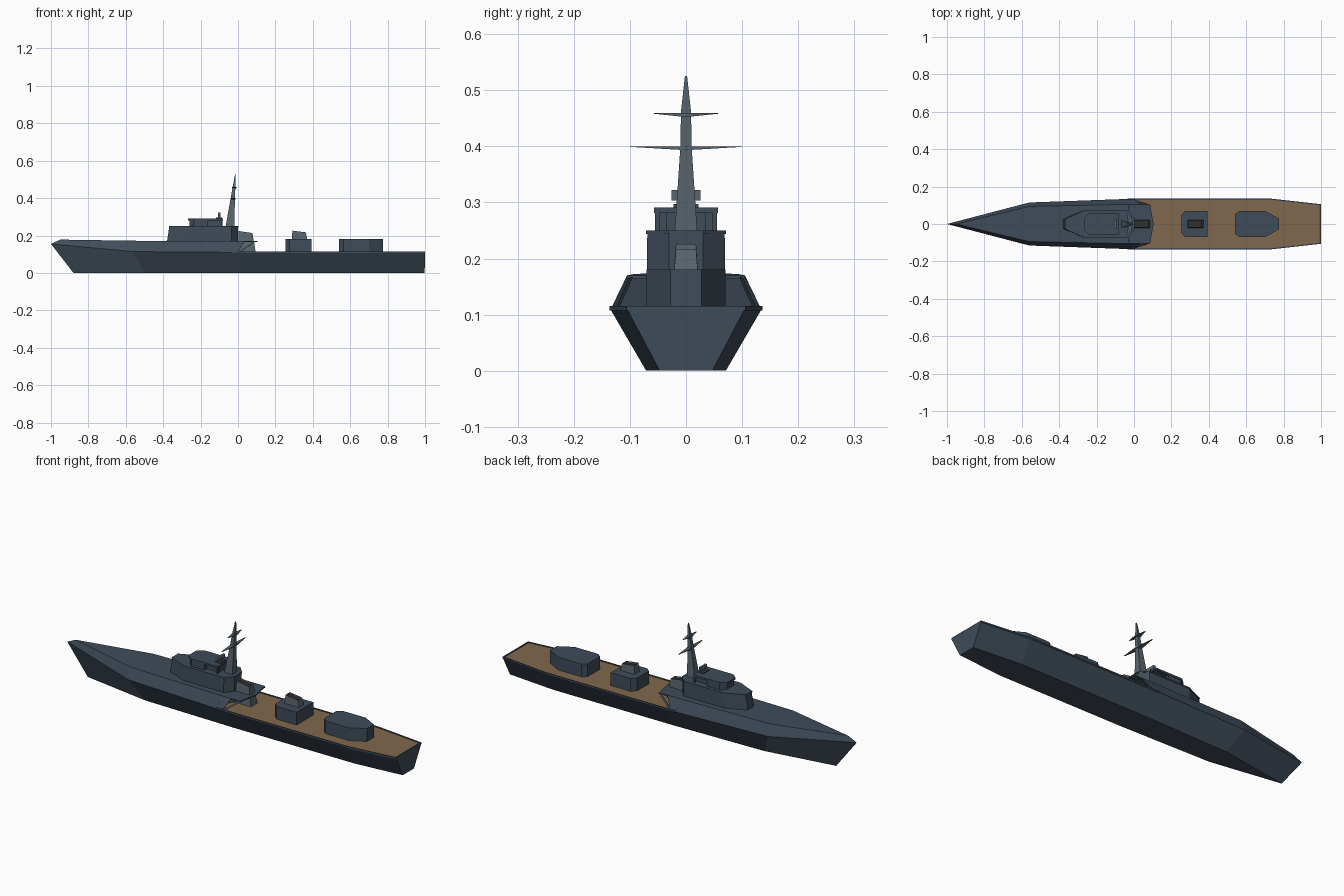
import bpy, bmesh

if "Cube" in bpy.data.objects:
    bpy.data.objects.remove(bpy.data.objects["Cube"])


def material(name, rgb):
    m = bpy.data.materials.new(name)
    m.diffuse_color = (*rgb, 1)
    m.use_nodes = True
    m.node_tree.nodes["Principled BSDF"].inputs["Base Color"].default_value = m.diffuse_color
    return m


SLATE = material("slate", (0.05, 0.072, 0.1))
STEEL = material("steel", (0.1, 0.13, 0.155))
WOOD = material("wood", (0.22, 0.14, 0.075))
DARK = material("dark", (0.035, 0.03, 0.03))


def loft(name, rings, mat=SLATE, well=0):
    """Skin closed rings and cap both ends; well sinks an inset into the last cap."""
    bm = bmesh.new()
    vs = [[bm.verts.new(p) for p in r] for r in rings]
    n = len(rings[0])
    for a, b in zip(vs, vs[1:]):
        for i in range(n):
            j = (i + 1) % n
            bm.faces.new((a[i], a[j], b[j], b[i]))
    bm.faces.new(vs[0][::-1])
    cap = bm.faces.new(vs[-1])
    if well:
        bmesh.ops.inset_region(bm, faces=[cap], thickness=0.004, depth=0)
        new = bmesh.ops.extrude_discrete_faces(bm, faces=[cap])["faces"][0]
        bmesh.ops.translate(bm, verts=new.verts, vec=(0, 0, -well))
        new.material_index = 1
    bmesh.ops.remove_doubles(bm, verts=bm.verts, dist=1e-5)
    bmesh.ops.dissolve_degenerate(bm, edges=bm.edges, dist=1e-5)
    bmesh.ops.recalc_face_normals(bm, faces=bm.faces)
    me = bpy.data.meshes.new(name)
    bm.to_mesh(me)
    bm.free()
    me.materials.append(mat)
    if well:
        me.materials.append(DARK)
    ob = bpy.data.objects.new(name, me)
    bpy.context.collection.objects.link(ob)
    return ob


def outline(half):
    """Mirror a half plan (x, y) across the centreline."""
    return half + [(x, -y) for x, y in reversed(half)]


def prism(name, half, z0, z1, mat=SLATE, top=None):
    return loft(name, [[(x, y, z0) for x, y in outline(half)],
                       [(x, y, z1) for x, y in outline(top or half)]], mat)


def box(name, x0, x1, y0, y1, z0, z1, mat=SLATE):
    pts = [(x0, y0), (x1, y0), (x1, y1), (x0, y1)]
    return loft(name, [[(x, y, z) for x, y in pts] for z in (z0, z1)], mat)


def section(xt, yt, zt, xb, yb, zb):
    return [(xt, -yt, zt), (xb, -yb, zb), (xb, yb, zb), (xt, yt, zt)]


# Lower hull: knuckle line above, flat keel below
loft("hull", [section(-1, 0, 0.155, -0.88, 0, 0),
              section(-0.56, 0.115, 0.114, -0.5, 0.06, 0),
              section(0.02, 0.135, 0.11, 0.02, 0.071, 0),
              section(0.73, 0.135, 0.11, 0.73, 0.071, 0),
              section(1, 0.105, 0.11, 0.998, 0.047, 0)])

# Raised forecastle with inward-sloping sides
loft("forecastle", [section(-0.95, 0, 0.178, -1, 0, 0.155),
                    section(-0.56, 0.094, 0.172, -0.56, 0.115, 0.114),
                    section(-0.02, 0.105, 0.17, -0.035, 0.134, 0.11)])

# Overhanging deck behind the forecastle
prism("deck_overhang", [(-0.04, 0.105), (0.085, 0.105), (0.105, 0.0)], 0.164, 0.17)

# Timber after deck
prism("after_deck", [(-0.04, 0.129), (0.73, 0.129), (0.993, 0.1)], 0.107, 0.112, WOOD)

for s, side in ((1, "left"), (-1, "right")):
    # Low rail around the after deck
    loft("deck_rail_" + side,
         [[(x, s * y, 0.107), (x, s * (y - 0.006), 0.107),
           (x, s * (y - 0.006), 0.1155), (x, s * y, 0.1155)]
          for x, y in ((-0.035, 0.136), (0.73, 0.136), (1, 0.106))])
    # Raked shell plate and strut carrying the overhang
    plate = [(-0.04, 0.134, 0.11), (0.0, 0.134, 0.11), (0.035, 0.105, 0.169), (-0.04, 0.105, 0.169)]
    loft("shell_plate_" + side, [[(x, s * (y - d), z) for x, y, z in plate] for d in (0, 0.008)])
    loft("overhang_strut_" + side,
         [[(x + dx, s * (y + dy), z) for dx, dy in ((0, 0), (0.012, 0), (0.012, 0.006), (0, 0.006))]
          for x, y, z in ((0.0, 0.12, 0.11), (0.08, 0.095, 0.166))], STEEL)
box("stern_rail", 0.993, 1, -0.105, 0.105, 0.107, 0.1155)

# Main superstructure, raked at the front
prism("superstructure", [(-0.388, 0.026), (-0.28, 0.07), (-0.035, 0.07), (0.0, 0.03)], 0.11, 0.245,
      top=[(-0.368, 0.024), (-0.27, 0.069), (-0.035, 0.069), (0.0, 0.03)])
prism("superstructure_roof", [(-0.37, 0.026), (-0.27, 0.071), (-0.035, 0.071), (0.002, 0.031)], 0.244, 0.25)

# Bridge: closed front, recessed rear, overhanging roof
prism("bridge", [(-0.26, 0.03), (-0.235, 0.054), (-0.16, 0.054)], 0.25, 0.282)
box("bridge_rear", -0.16, -0.085, -0.036, 0.036, 0.25, 0.282)
for s, side in ((1, "left"), (-1, "right")):
    box("bridge_post_" + side, -0.09, -0.082, s * 0.047, s * 0.055, 0.25, 0.282)
prism("bridge_roof", [(-0.267, 0.032), (-0.238, 0.057), (-0.08, 0.057)], 0.281, 0.291)

# Small rotating radar on the bridge roof
box("radar_pedestal", -0.107, -0.093, -0.007, 0.007, 0.29, 0.308, STEEL)
box("radar_base", -0.118, -0.085, -0.022, 0.022, 0.29, 0.297)
box("radar_bar", -0.106, -0.094, -0.026, 0.026, 0.303, 0.322, STEEL)

# Raked, tapering mast
loft("mast", [[(x0, -y, z), (x1, -y, z), (x1, y, z), (x0, y, z)] for x0, x1, y, z in
              ((-0.066, -0.02, 0.02, 0.25), (-0.039, -0.016, 0.01, 0.4),
               (-0.028, -0.014, 0.009, 0.462), (-0.016, -0.012, 0.002, 0.525))], STEEL)

# Tapered yardarms
for name, x, z, half in (("lower_yard", -0.026, 0.4, 0.1), ("upper_yard", -0.02, 0.459, 0.057)):
    loft(name, [[(x - w, y, z), (x - w, y, z - t), (x + w, y, z - t), (x + w, y, z)]
                for y, w, t in ((-half, 0.002, 0.001), (0, 0.013, 0.007), (half, 0.002, 0.001))], STEEL)

# Funnels with sunken dark mouths and tops sloping aft
for name, b0, b1, t0, t1, yb, z0, zf, za in (
        ("fore_funnel", 0.0, 0.095, 0.004, 0.077, 0.027, 0.11, 0.224, 0.213),
        ("aft_funnel", 0.287, 0.371, 0.291, 0.362, 0.021, 0.178, 0.226, 0.217)):
    loft(name, [[(b0, -yb, z0), (b1, -yb, z0), (b1, yb, z0), (b0, yb, z0)],
                [(t0, -0.018, zf), (t1, -0.018, za), (t1, 0.018, za), (t0, 0.018, zf)]],
         STEEL, well=0.01)

# Deckhouses on the after deck
prism("middle_deckhouse", [(0.253, 0.05), (0.275, 0.07), (0.392, 0.07)], 0.11, 0.18)
prism("after_deckhouse", [(0.54, 0.052), (0.563, 0.07), (0.7, 0.07), (0.776, 0.028)], 0.11, 0.18)
